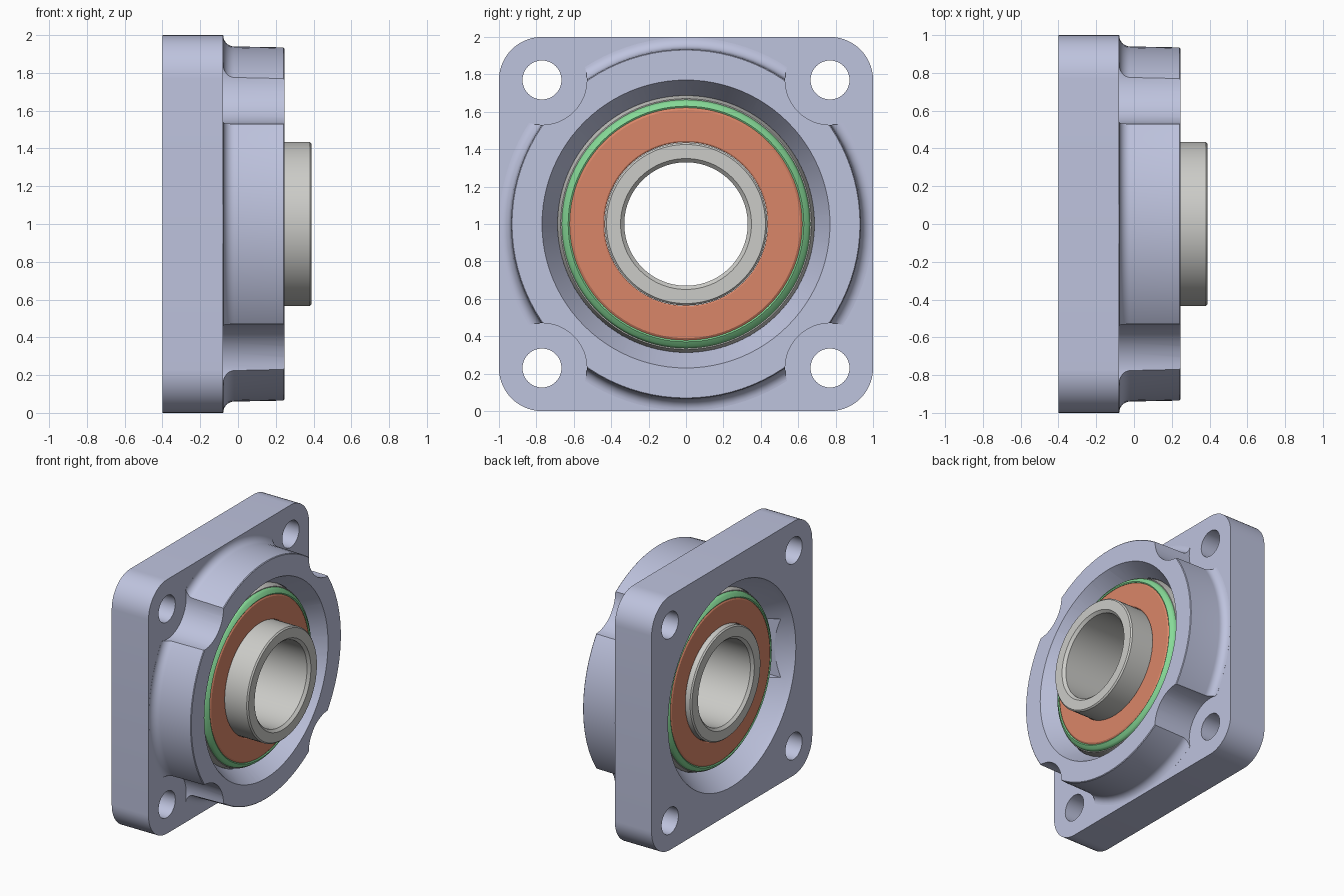
import bpy, bmesh, math
from mathutils import Matrix, Vector

cube = bpy.data.objects.get("Cube")
if cube:
    bpy.data.objects.remove(cube, do_unlink=True)

SEG = 96
AXIS_Z = 1.0
MID = -0.055      # centre of the bearing along x
BOLT = 0.77       # bolt hole offset from the axis


def material(name, rgb):
    m = bpy.data.materials.new(name)
    m.use_nodes = True
    m.diffuse_color = (*rgb, 1)
    m.node_tree.nodes["Principled BSDF"].inputs["Base Color"].default_value = (*rgb, 1)
    return m


CAST = material("lavender_casting", (0.515, 0.546, 0.73))
STEEL = material("grey_steel", (0.60, 0.60, 0.575))
ORANGE = material("orange_seal", (0.70, 0.24, 0.14))
GREEN = material("green_ring", (0.24, 0.70, 0.31))


def finish(bm, name, mat):
    bmesh.ops.remove_doubles(bm, verts=bm.verts, dist=1e-5)
    bmesh.ops.recalc_face_normals(bm, faces=bm.faces)
    me = bpy.data.meshes.new(name)
    bm.to_mesh(me)
    bm.free()
    me.materials.append(mat)
    ob = bpy.data.objects.new(name, me)
    bpy.context.collection.objects.link(ob)
    return ob


def lathe(name, profile, mat, centre=(0, AXIS_Z), seg=SEG):
    """Revolve a closed (x, radius) profile about an axis parallel to x."""
    bm = bmesh.new()
    cy, cz = centre
    rings = []
    for x, r in profile:
        if r == 0:
            rings.append([bm.verts.new((x, cy, cz))] * seg)
        else:
            rings.append([bm.verts.new((x, cy + r * math.cos(t), cz + r * math.sin(t)))
                          for t in (2 * math.pi * i / seg for i in range(seg))])
    for a, b in zip(rings, rings[1:] + rings[:1]):
        for i in range(seg):
            j = (i + 1) % seg
            corners = list(dict.fromkeys((a[i], a[j], b[j], b[i])))
            if len(corners) > 2:
                bm.faces.new(corners)
    return finish(bm, name, mat)


def arc(cx, cr, rad, start, end, n):
    """Points of an arc in the (x, radius) plane, angles in degrees."""
    angles = [math.radians(start + (end - start) * i / n) for i in range(n + 1)]
    return [(cx + rad * math.cos(a), cr + rad * math.sin(a)) for a in angles]


def rod(name, centre, radius, x0, x1):
    return lathe(name, [(x0, 0), (x0, radius), (x1, radius), (x1, 0)], CAST, centre, 48)


def combine(ob, other, operation):
    mod = ob.modifiers.new(operation, 'BOOLEAN')
    mod.operation = operation
    mod.solver = 'EXACT'
    mod.object = other
    bpy.context.view_layer.objects.active = ob
    bpy.ops.object.modifier_apply(modifier=mod.name)
    bpy.data.objects.remove(other, do_unlink=True)


def smooth(ob):
    bpy.ops.object.select_all(action='DESELECT')
    ob.select_set(True)
    bpy.context.view_layer.objects.active = ob
    bpy.ops.object.shade_smooth_by_angle(angle=math.radians(28))


CORNERS = [(sy * BOLT, AXIS_Z + sz * BOLT) for sy in (-1, 1) for sz in (-1, 1)]

# Square mounting plate with rounded corners
bm = bmesh.new()
outline = []
for k, (sy, sz) in enumerate([(1, 1), (-1, 1), (-1, -1), (1, -1)]):
    for y, z in arc(sy * BOLT, AXIS_Z + sz * BOLT, 1 - BOLT, 90 * k, 90 * k + 90, 14):
        outline.append(bm.verts.new((-0.40, y, z)))
base = bm.faces.new(outline)
side = bmesh.ops.extrude_face_region(bm, geom=[base])
bmesh.ops.translate(bm, vec=(0.32, 0, 0),
                    verts=[v for v in side["geom"] if isinstance(v, bmesh.types.BMVert)])
housing = finish(bm, "flange_housing", CAST)

# Round hub with a fillet at its foot, scalloped around the bolts
hub = lathe("hub", [(-0.2, 0), (-0.2, 0.99), (-0.085, 0.99)]
            + arc(-0.02, 0.998, 0.058, 180, 270, 8)
            + [(0.24, 0.935), (0.245, 0.93), (0.245, 0)], CAST)
for c in CORNERS:
    combine(hub, rod("scallop_cutter", c, 0.24, -0.5, 0.5), 'DIFFERENCE')
combine(housing, hub, 'UNION')

# Bore: flared mouths either side of the spherical seat
seat = arc(MID, 0, 0.705, 104, 77, 10)
combine(housing, lathe("bore_cutter", [(-0.5, 0), (-0.5, 0.80), (-0.40, 0.795), (-0.36, 0.775)]
                       + seat + [(0.245, 0.77), (0.3, 0.80), (0.3, 0)], CAST), 'DIFFERENCE')

# Loading slots on both sides of the seat
bm = bmesh.new()
bmesh.ops.create_cube(bm, size=1, matrix=Matrix.Translation((-0.25, 0, AXIS_Z))
                      @ Matrix.Diagonal(Vector((0.39, 1.43, 0.46, 1))))
combine(housing, finish(bm, "slot_cutter", CAST), 'DIFFERENCE')

# Bolt holes
for c in CORNERS:
    combine(housing, rod("bolt_hole_cutter", c, 0.104, -0.6, 0.2), 'DIFFERENCE')
smooth(housing)

# Bearing outer race with a spherical outside
smooth(lathe("outer_race", arc(MID, 0, 0.703, 107.5, 72.5, 16)
             + [(MID + 0.2, 0.60), (MID - 0.2, 0.60)], STEEL))

# Inner race, longer towards the front
smooth(lathe("inner_race", [(-0.35, 0.35), (-0.35, 0.425), (-0.34, 0.435), (0.38, 0.435),
                            (0.39, 0.425), (0.39, 0.35), (0.37, 0.33), (-0.33, 0.33)], STEEL))

# Seal discs and their bevelled retaining rings on both sides
for label, s in (("front", 1), ("back", -1)):
    def place(points):
        return [(MID + s * x, r) for x, r in points]
    smooth(lathe(label + "_seal", place([(0.15, 0.437), (0.245, 0.437), (0.25, 0.445),
                                         (0.25, 0.61), (0.24, 0.625), (0.15, 0.625)]), ORANGE))
    smooth(lathe(label + "_retaining_ring",
                 place([(0.15, 0.622), (0.245, 0.622), (0.25, 0.63)]
                       + arc(0.205, 0.62, 0.045, 50, 90, 5) + [(0.15, 0.665)]), GREEN))
